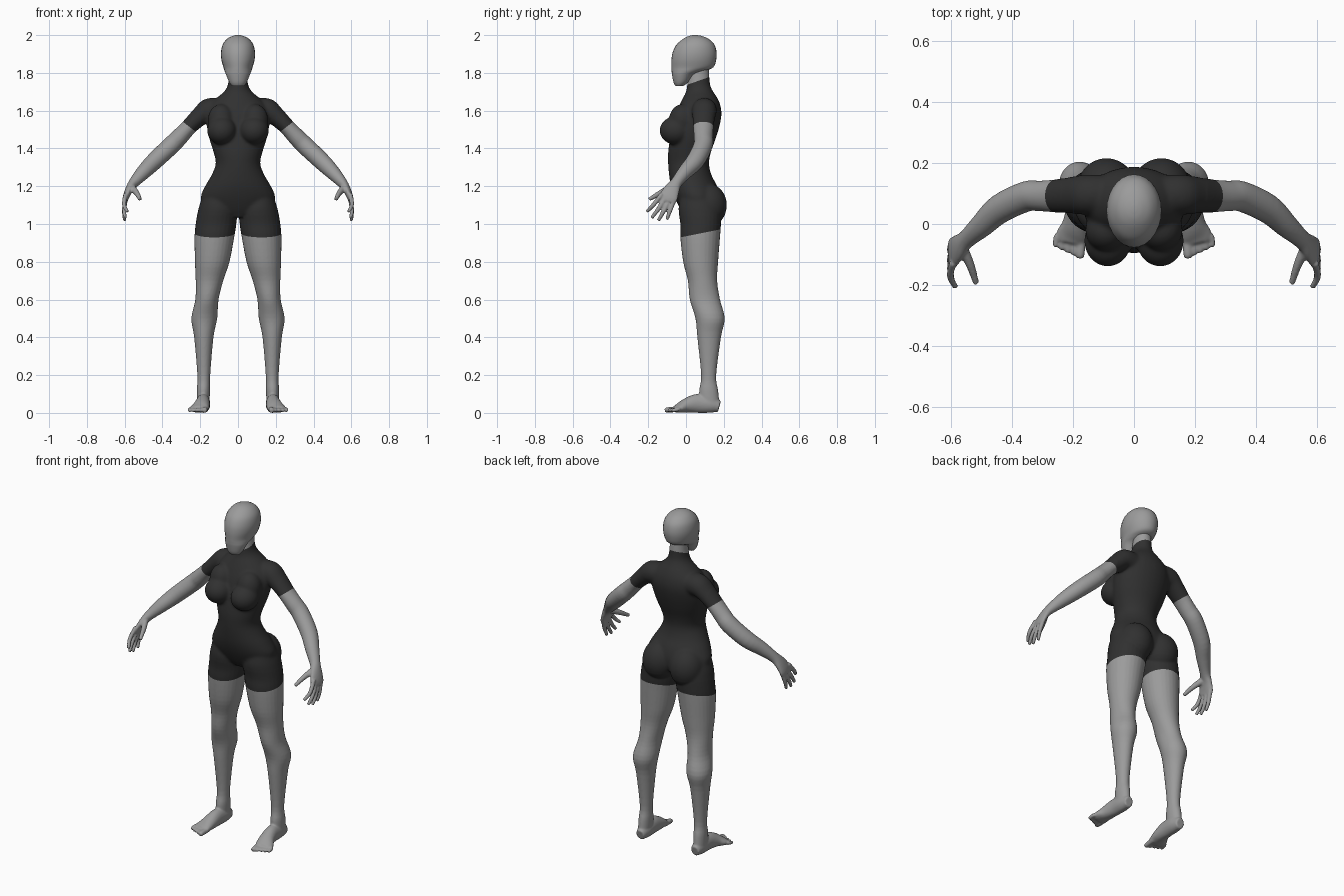
import bpy, bmesh, math
from mathutils import Vector, Matrix

if "Cube" in bpy.data.objects:
    bpy.data.objects.remove(bpy.data.objects["Cube"])


def material(name, value):
    mat = bpy.data.materials.new(name)
    mat.use_nodes = True
    colour = (value, value, value, 1)
    mat.diffuse_color = colour
    mat.node_tree.nodes["Principled BSDF"].inputs["Base Color"].default_value = colour
    return mat


skin = material("light grey skin", 0.33)
suit = material("charcoal suit", 0.03)


def refine(keys, steps=4):
    """Smooth curve through the key rows."""
    rows = [Vector(k) for k in keys]
    out = []
    for i in range(len(rows) - 1):
        a, b = rows[max(i - 1, 0)], rows[i]
        c, d = rows[i + 1], rows[min(i + 2, len(rows) - 1)]
        for s in range(steps):
            t = s / steps
            out.append(0.5 * (2 * b + (c - a) * t + (2 * a - 5 * b + 4 * c - d) * t * t
                              + (3 * b - a - 3 * c + d) * t ** 3))
    return out + [rows[-1]]


def skin_rings(bm, rings):
    """Closed surface over (centre, side vector, other vector) ellipses."""
    n = 28
    loops = []
    for centre, u, v in rings:
        loops.append([bm.verts.new(centre + u * math.cos(k * math.tau / n)
                                   + v * math.sin(k * math.tau / n)) for k in range(n)])
    for lo, hi in zip(loops, loops[1:]):
        for k in range(n):
            j = (k + 1) % n
            bm.faces.new((lo[k], lo[j], hi[j], hi[k]))
    bm.faces.new(loops[0][::-1])
    bm.faces.new(loops[-1])


def column(bm, keys):
    """Level cross-sections: height, x from, x to, y from, y to."""
    skin_rings(bm, [(Vector(((a + b) / 2, (c + d) / 2, z)),
                     Vector(((b - a) / 2, 0, 0)), Vector((0, (d - c) / 2, 0)))
                    for z, a, b, c, d in refine(keys)])


def centred(bm, keys):
    column(bm, [(z, -w, w, front, back) for z, front, back, w in keys])


def tube(bm, keys, ref=(1, 0, 0.5)):
    """Limb along a path: x, y, z, width radius, thickness radius."""
    rows = refine(keys)
    points = [Vector(r[:3]) for r in rows]
    rings = []
    for i, r in enumerate(rows):
        t = (points[min(i + 1, len(rows) - 1)] - points[max(i - 1, 0)]).normalized()
        u = t.cross(Vector(ref)).normalized()
        rings.append((points[i], u * r[3], t.cross(u) * r[4]))
    skin_rings(bm, rings)


def ball(bm, centre, size):
    bmesh.ops.create_uvsphere(bm, u_segments=28, v_segments=18, radius=1,
                              matrix=Matrix.Translation(centre) @ Matrix.Diagonal((*size, 1)))


def finish(bm, name):
    mesh = bpy.data.meshes.new(name)
    bmesh.ops.recalc_face_normals(bm, faces=bm.faces[:])
    for f in bm.faces:
        f.smooth = True
    bm.to_mesh(mesh)
    bm.free()
    obj = bpy.data.objects.new(name, mesh)
    bpy.context.scene.collection.objects.link(obj)
    return obj


bm = bmesh.new()

# Leg
column(bm, [(1.14, .03, .19, -.03, .16), (1.08, .005, .21, -.04, .185),
            (1.0, .009, .224, -.03, .185), (.93, .02, .23, -.03, .18),
            (.8, .045, .228, -.015, .17), (.7, .078, .224, .01, .165),
            (.6, .103, .226, .02, .18), (.5, .11, .247, .05, .205),
            (.4, .13, .232, .06, .185), (.2, .147, .215, .08, .16),
            (.12, .148, .218, .07, .17), (.04, .152, .218, .07, .178)])

# Foot and toes
tube(bm, [(.183, .177, .034, .026, .03), (.183, .13, .045, .036, .045),
          (.185, .06, .05, .037, .05), (.192, 0, .038, .043, .038),
          (.205, -.04, .024, .051, .024), (.21, -.06, .019, .046, .017)], ref=(0, 0, 1))
for i in range(5):
    r = .015 if i == 0 else .0105
    x, tip = .172 + .02 * i, -.112 + .009 * i
    tube(bm, [(x, -.035, .02, r, r), (x + .004, tip + .02, .016, r, r),
              (x + .005, tip, .012, r * .8, r * .8)], ref=(0, 0, 1))

# Arm and palm
tube(bm, [(.08, .1, 1.6, .06, .06), (.15, .097, 1.603, .066, .064),
          (.195, .095, 1.575, .062, .052), (.258, .092, 1.515, .054, .043),
          (.31, .092, 1.46, .05, .046), (.355, .09, 1.415, .05, .048),
          (.44, .05, 1.335, .048, .046), (.5, -.005, 1.275, .039, .039),
          (.55, -.05, 1.22, .031, .028), (.575, -.073, 1.185, .041, .021),
          (.592, -.092, 1.145, .05, .017), (.598, -.1, 1.12, .046, .013)])

# Fingers and thumb
for y, z, tip_x, tip_y, tip_z in [(-.135, 1.14, .585, -.208, 1.065),
                                  (-.112, 1.125, .597, -.182, 1.032),
                                  (-.088, 1.12, .6, -.147, 1.018),
                                  (-.064, 1.125, .599, -.102, 1.023)]:
    tube(bm, [(.594, y + .008, z + .02, .012, .012),
              (.603, y * .5 + tip_y * .5, z * .5 + tip_z * .5, .0115, .0115),
              (tip_x, tip_y, tip_z, .009, .009)])
tube(bm, [(.565, -.075, 1.195, .02, .018), (.537, -.135, 1.165, .015, .014),
          (.518, -.195, 1.13, .01, .01)])

# Bust and seat
ball(bm, (.086, -.055, 1.495), (.078, .085, .075))
ball(bm, (.09, -.02, 1.55), (.07, .07, .085))
ball(bm, (.09, .115, 1.1), (.098, .102, .115))

# Other side
copy = bmesh.ops.duplicate(bm, geom=bm.verts[:] + bm.edges[:] + bm.faces[:])["geom"]
for v in copy:
    if isinstance(v, bmesh.types.BMVert):
        v.co.x *= -1

# Torso and neck
centred(bm, [(1.035, .0, .12, .07), (1.08, -.03, .17, .17), (1.14, -.06, .18, .198),
             (1.2, -.08, .165, .175), (1.26, -.09, .135, .14), (1.32, -.095, .122, .118),
             (1.38, -.095, .132, .13), (1.45, -.085, .157, .152), (1.52, -.07, .178, .166),
             (1.58, -.055, .188, .168), (1.63, -.035, .182, .15), (1.67, -.015, .165, .11),
             (1.7, 0, .145, .075), (1.73, .005, .13, .056), (1.77, .01, .125, .05),
             (1.84, .02, .12, .045)])
body = finish(bm, "body")

# Fuse the body parts into one smooth surface
fuse = body.modifiers.new("fuse", 'REMESH')
fuse.mode = 'VOXEL'
fuse.voxel_size = .0055
relax = body.modifiers.new("relax", 'SMOOTH')
relax.factor = .5
relax.iterations = 3
depsgraph = bpy.context.evaluated_depsgraph_get()
fused = bpy.data.meshes.new_from_object(body.evaluated_get(depsgraph))
body.modifiers.clear()
bm = bmesh.new()
bm.from_mesh(fused)
for step in range(14):
    bmesh.ops.smooth_vert(bm, verts=[v for v in bm.verts if abs(v.co.x) < .24 and v.co.z > 1.05],
                          factor=.5, use_axis_x=True, use_axis_y=True, use_axis_z=True)

# Cut clean suit edges at collar, hems and sleeves
collar = (Vector((0, 0, 1.735)), Vector((0, -.35, 1)))
hem = (Vector((0, 0, .935)), Vector((0, -.2, 1)))
sleeves = [(Vector((s * .258, 0, 1.515)), Vector((s * .61, 0, -.79))) for s in (1, -1)]
for co, no in [collar, hem] + sleeves:
    bmesh.ops.bisect_plane(bm, geom=bm.verts[:] + bm.edges[:] + bm.faces[:],
                           plane_co=co, plane_no=no, dist=1e-5)


def beyond(p, plane):
    return (p - plane[0]).dot(plane[1]) > 0


for f in bm.faces:
    p = f.calc_center_median()
    arm = abs(p.x) > (.2 if p.z > 1.3 else .24) and beyond(p, sleeves[0 if p.x > 0 else 1])
    f.material_index = 0 if arm or beyond(p, collar) or not beyond(p, hem) else 1
    f.smooth = True
bm.to_mesh(fused)
bm.free()
body.data = fused
fused.materials.clear()
fused.materials.append(skin)
fused.materials.append(suit)
# Clearing slots can reset indices, so the rule is kept in step
if not any(f.material_index for f in fused.polygons):
    for f in fused.polygons:
        p = f.center
        arm = abs(p.x) > (.2 if p.z > 1.3 else .24) and beyond(p, sleeves[0 if p.x > 0 else 1])
        f.material_index = 0 if arm or beyond(p, collar) or not beyond(p, hem) else 1

# Head with a smooth face and raised jaw line
bm = bmesh.new()
centred(bm, [(1.73, -.055, -.015, .03), (1.75, -.066, .012, .046), (1.79, -.074, .05, .063),
             (1.81, -.076, .1, .071), (1.83, -.077, .145, .077), (1.87, -.077, .16, .088),
             (1.91, -.07, .162, .09), (1.95, -.05, .15, .081), (1.98, -.015, .12, .058),
             (1.995, .015, .085, .03), (2.0, .04, .06, .008)])
head = finish(bm, "head")
head.data.materials.append(skin)
